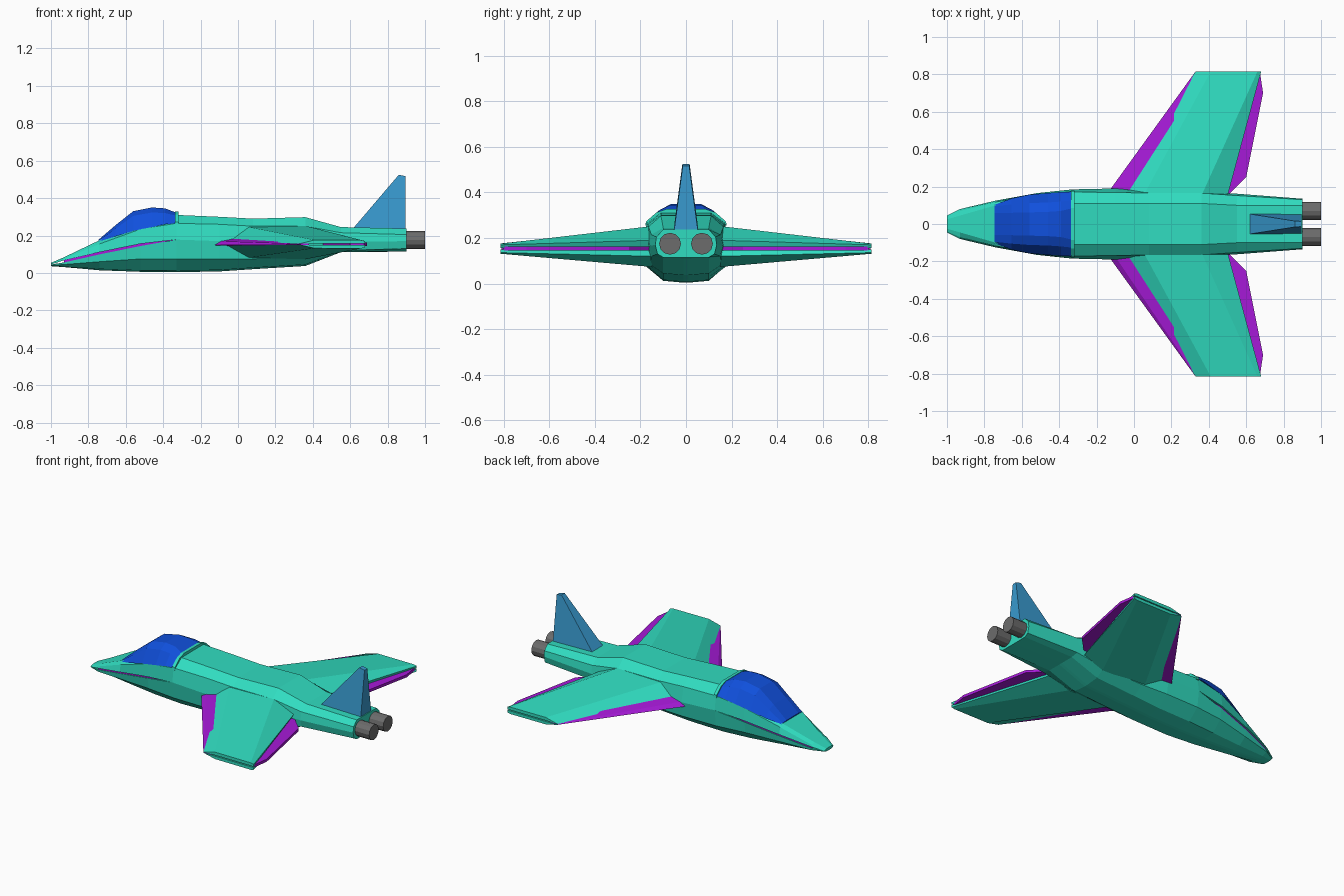
import bpy, bmesh

def material(name, color):
    m = bpy.data.materials.new(name)
    m.diffuse_color = (*color, 1)
    return m

TEAL = material("teal", (0.03, 0.72, 0.53))
PURPLE = material("purple", (0.38, 0.01, 0.68))
BLUE = material("canopy_blue", (0.005, 0.08, 0.72))
SKY = material("fin_blue", (0.04, 0.32, 0.62))
GREY = material("nozzle_grey", (0.15, 0.15, 0.15))

def loft(name, rings, mat, mirror=False):
    """Skin closed rings of 3D points and cap both ends."""
    bm = bmesh.new()
    vs = [[bm.verts.new(p) for p in r] for r in rings]
    n = len(rings[0])
    for a, b in zip(vs, vs[1:]):
        for i in range(n):
            j = (i + 1) % n
            bm.faces.new((a[i], a[j], b[j], b[i]))
    bm.faces.new(vs[0])
    bm.faces.new(vs[-1])
    bmesh.ops.recalc_face_normals(bm, faces=bm.faces[:])
    me = bpy.data.meshes.new(name)
    bm.to_mesh(me)
    bm.free()
    me.materials.append(mat)
    ob = bpy.data.objects.new(name, me)
    bpy.context.collection.objects.link(ob)
    if mirror:
        mod = ob.modifiers.new("mirror", 'MIRROR')
        mod.use_axis = (False, True, False)
        mod.use_clip = False
        mod.use_mirror_merge = False
    return ob

def ring(x, half):
    """Symmetric section from half-profile (y, z) points."""
    return [(x, y, z) for y, z in half] + [(x, -y, z) for y, z in reversed(half)]

# Hull stations: x, chine (y, z), upper shoulder, deck edge, lower shoulder, belly edge
HULL = [
    (-1.0, .045, .045, .04, .05, .025, .054, .04, .04, .025, .037),
    (-.93, .08, .062, .07, .075, .045, .084, .075, .045, .04, .032),
    (-.74, .125, .105, .117, .155, .10, .175, .11, .06, .06, .022),
    (-.52, .165, .15, .16, .235, .11, .25, .15, .075, .085, .014),
    (-.33, .185, .178, .172, .265, .11, .31, .172, .075, .10, .012),
    (-.10, .19, .17, .168, .26, .11, .30, .175, .075, .10, .016),
    (.08, .176, .165, .166, .25, .11, .29, .166, .075, .10, .028),
    (.36, .172, .165, .165, .25, .11, .298, .16, .085, .10, .045),
    (.55, .162, .165, .152, .215, .10, .245, .15, .12, .10, .112),
    (.90, .135, .17, .13, .205, .10, .237, .125, .13, .10, .115),
]
upper, lower, core = [], [], []
for x, w, zm, s, zs, a, zt, ls, lz, la, lb in HULL:
    gap = .006 if -.99 < x < -.4 else 0
    upper.append(ring(x, [(w, zm + gap), (s, zs), (a, zt)]))
    lower.append(ring(x, [(w - gap, zm - gap), (ls, lz), (la, lb),
                          (.01, lb - (.008 if -.8 < x < .4 else .001))]))
    core.append(ring(x, [(w - .01, zm + .012), (w - .01, zm - .012)]))
loft("upper_hull", upper, TEAL)
loft("lower_hull", lower, TEAL)
# Coloured strip showing in the nose groove
loft("groove_strip", core[1:5], PURPLE)

# Faceted canopy: x, base (y, z), shoulder, top
CANOPY = [
    (-.745, .103, .168, .095, .174, .06, .178),
    (-.655, .137, .195, .105, .236, .06, .255),
    (-.56, .157, .225, .112, .305, .062, .33),
    (-.46, .166, .245, .115, .323, .065, .35),
    (-.39, .171, .26, .12, .32, .07, .345),
    (-.325, .173, .266, .127, .305, .085, .32),
]
loft("canopy", [ring(x, [(w, zb), (s, zs), (a, zt)])
                for x, w, zb, s, zs, a, zt in CANOPY], BLUE)

# Raised frame behind the canopy
frame = [(.178, .255), (.176, .272), (.13, .312), (.085, .327)]
loft("canopy_frame", [ring(x, frame) for x in (-.337, -.318)], TEAL)

def span(name, root_y, root, tip_y, tip, mat):
    """Pair of tapered panels between a root and a tip profile (x, z)."""
    return loft(name, [[(x, root_y, z) for x, z in root],
                       [(x, tip_y, z) for x, z in tip]], mat, True)

# Wings: upper and lower shells with a thin seam
span("wing_upper", .15,
     [(-.085, .156), (.05, .247), (.36, .252), (.5, .19), (.48, .156)], .815,
     [(.33, .156), (.41, .176), (.66, .175), (.68, .17), (.68, .156)], TEAL)
span("wing_lower", .15,
     [(-.085, .15), (.05, .08), (.36, .073), (.5, .12), (.48, .15)], .815,
     [(.33, .15), (.41, .132), (.66, .131), (.68, .136), (.68, .15)], TEAL)

# Leading edge wedges
span("leading_edge", .16,
     [(-.145, .148), (-.11, .17), (0, .19), (0, .142)], .81,
     [(.325, .151), (.33, .156), (.38, .158), (.38, .149)], PURPLE)

# Trailing edge flaps
flap = [(.45, .15), (.51, .16), (.6, .25), (.69, .7), (.675, .8), (.6, .8)]
loft("trailing_flap", [[(x, y, z) for x, y in flap] for z in (.145, .162)],
     PURPLE, True)

# Tail fin, wide at the base and thin at the tip
loft("tail_fin", [
    [(.61, -.055, .232), (.61, .055, .232), (.895, .052, .232), (.895, -.052, .232)],
    [(.86, -.016, .525), (.86, .016, .525), (.895, .014, .517), (.895, -.014, .517)],
], SKY)

# Twin engine nozzles
for side, y in (("left", -.07), ("right", .07)):
    bpy.ops.mesh.primitive_cylinder_add(vertices=12, radius=.048, depth=.14,
                                        location=(.93, y, .175),
                                        rotation=(0, 1.570796, 0))
    nozzle = bpy.context.object
    nozzle.name = side + "_nozzle"
    nozzle.data.materials.append(GREY)
